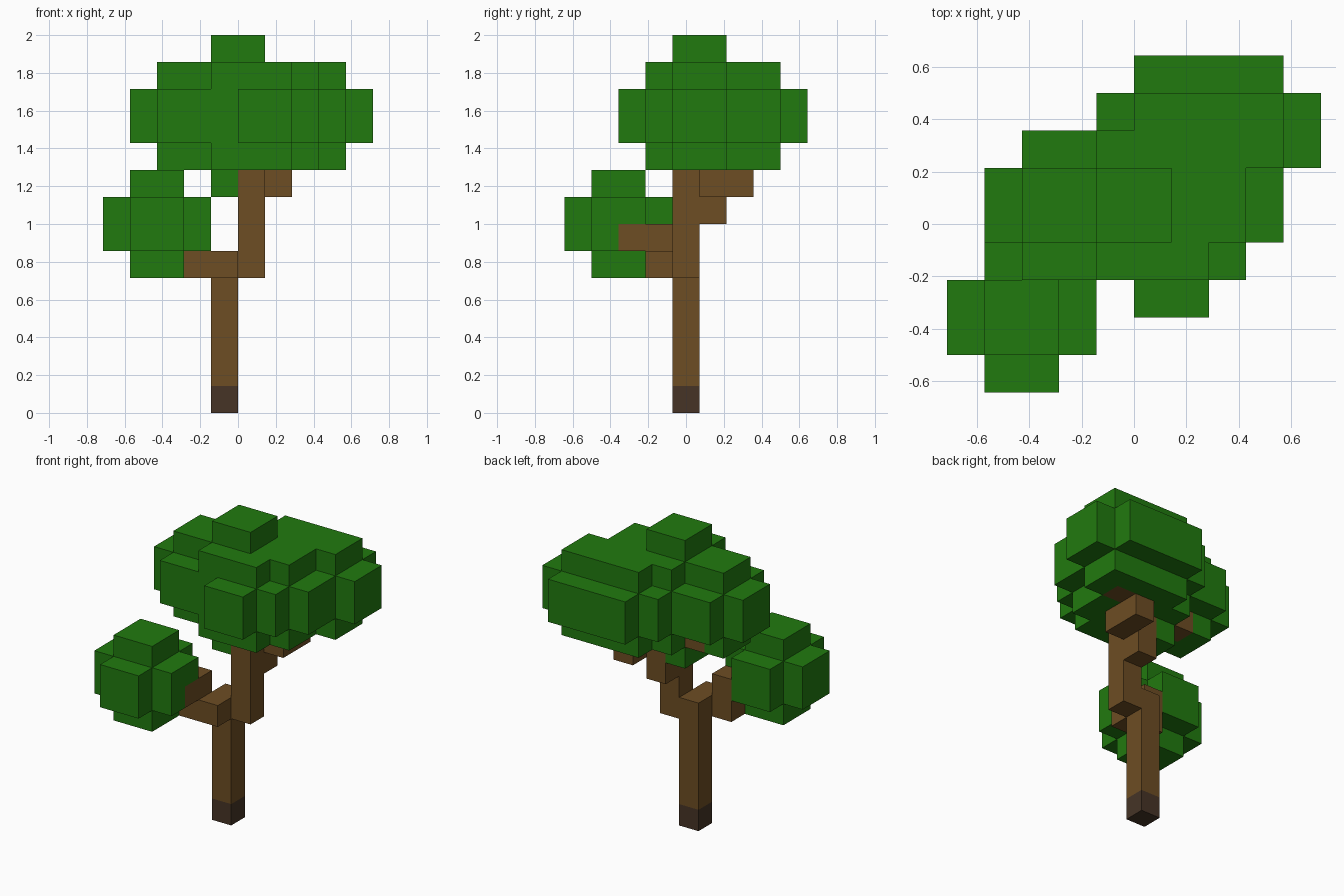
import bpy
import bmesh
from mathutils import Vector

if "Cube" in bpy.data.objects:
    bpy.data.objects.remove(bpy.data.objects["Cube"], do_unlink=True)

U = 1 / 7  # size of one block


def material(name, rgb):
    mat = bpy.data.materials.new(name)
    mat.use_nodes = True
    mat.diffuse_color = (*rgb, 1)
    bsdf = mat.node_tree.nodes["Principled BSDF"]
    bsdf.inputs["Base Color"].default_value = (*rgb, 1)
    bsdf.inputs["Roughness"].default_value = 0.9
    return mat


leaf_green = material("leaf_green", (0.0152, 0.195, 0.0048))
bark_brown = material("bark_brown", (0.153, 0.0742, 0.0168))
root_brown = material("dark_root_brown", (0.0612, 0.0343, 0.0194))


def blocks(*boxes):
    """Cells filled by boxes given as x0, x1, y0, y1, z0, z1 in block units."""
    return {(x, y, z) for x0, x1, y0, y1, z0, z1 in boxes
            for x in range(x0, x1) for y in range(y0, y1) for z in range(z0, z1)}


def skin(name, cells, mat):
    """Outer surface of a group of cells."""
    bm = bmesh.new()
    for cell in cells:
        for axis in range(3):
            for side in (0, 1):
                step = [0, 0, 0]
                step[axis] = 2 * side - 1
                if tuple(c + s for c, s in zip(cell, step)) in cells:
                    continue
                a, b = (axis + 1) % 3, (axis + 2) % 3
                ring = [(0, 0), (1, 0), (1, 1), (0, 1)]
                verts = []
                for i, j in (ring if side else ring[::-1]):
                    p = Vector(cell)
                    p[axis] += side
                    p[a] += i
                    p[b] += j
                    p.y -= 0.5
                    verts.append(bm.verts.new(p * U))
                bm.faces.new(verts)
    bmesh.ops.remove_doubles(bm, verts=bm.verts, dist=1e-4)
    mesh = bpy.data.meshes.new(name)
    bm.to_mesh(mesh)
    bm.free()
    mesh.materials.append(mat)
    obj = bpy.data.objects.new(name, mesh)
    bpy.context.collection.objects.link(obj)
    return obj


# Trunk, rising in offset steps from a dark foot
trunk_foot = blocks((-1, 0, 0, 1, 0, 1))
trunk = blocks((-1, 0, 0, 1, 1, 6), (0, 1, 0, 1, 5, 9))

# Branches
low_branch = blocks((-2, 0, -1, 0, 5, 6), (-2, -1, -2, 0, 6, 7))
high_branch = blocks((0, 1, 1, 2, 7, 9), (1, 2, 1, 3, 8, 9), (2, 3, 2, 3, 9, 10))
twig = blocks((-2, -1, 1, 2, 9, 10))
wood = trunk | low_branch | high_branch | twig

# Large crown: the layer below the wide middle repeats above it
crown = blocks((-1, 0, 0, 2, 8, 9), (-1, 1, 0, 2, 13, 14))
for z in (9, 12):
    crown |= blocks((-3, 3, 0, 2, z, z + 1), (-1, 2, -1, 3, z, z + 1),
                    (0, 4, 2, 4, z, z + 1))
crown |= blocks((-4, 4, 0, 2, 10, 12), (-3, 3, -1, 3, 10, 12), (0, 2, -2, -1, 10, 12),
                (-1, 4, 2, 4, 10, 12), (0, 4, 4, 5, 10, 12), (4, 5, 2, 4, 10, 12))

# Small leaf cluster on the low branch
cluster = blocks((-4, -2, -3, -1, 5, 9), (-5, -1, -3, -1, 6, 8), (-4, -2, -4, 0, 6, 8))

skin("trunk_foot", trunk_foot, root_brown)
skin("trunk", trunk, bark_brown)
skin("low_branch", low_branch, bark_brown)
skin("high_branch", high_branch, bark_brown)
skin("twig", twig, bark_brown)
skin("large_crown", crown - wood, leaf_green)
skin("small_leaf_cluster", cluster - wood, leaf_green)
